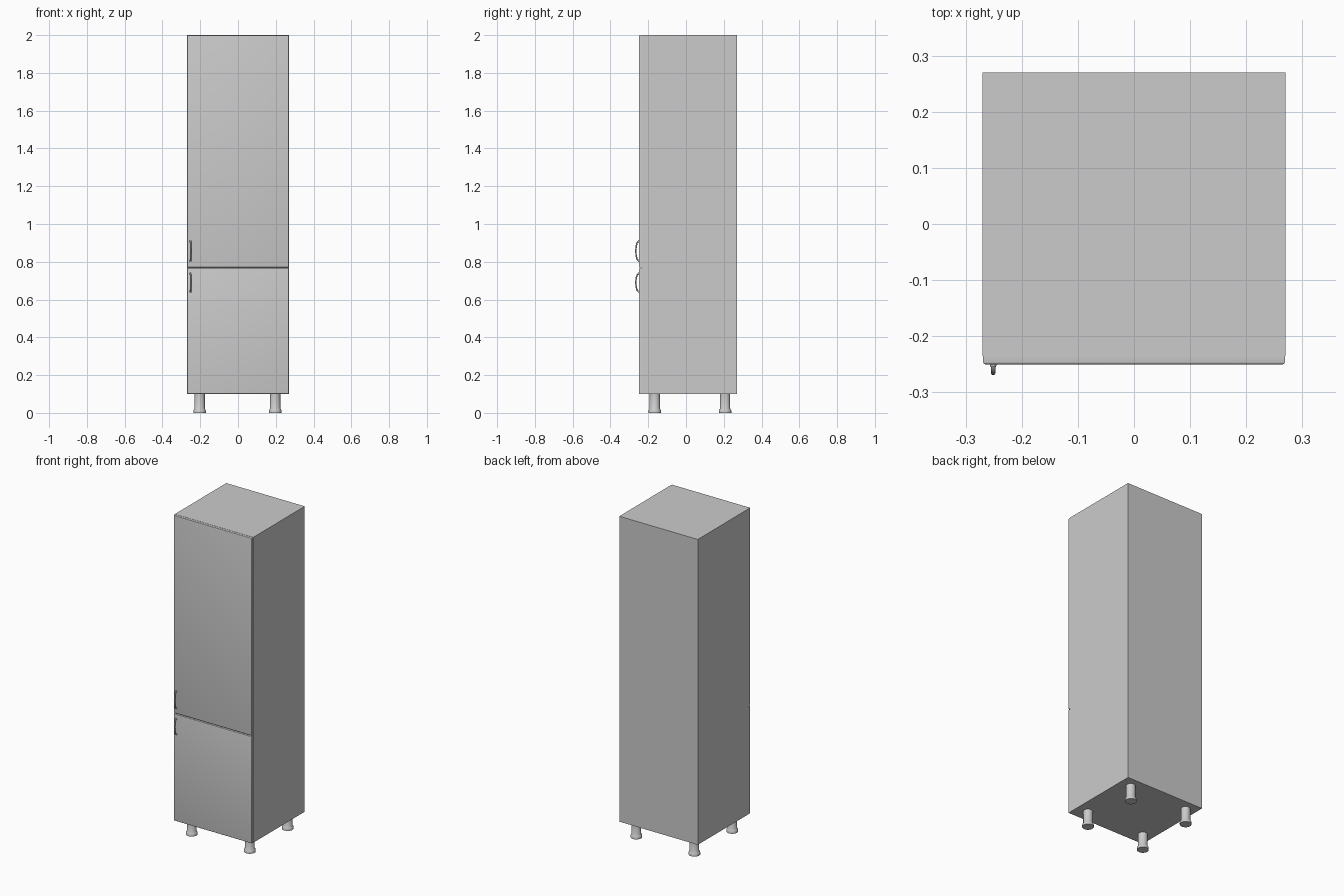
import bpy, bmesh, math

if "Cube" in bpy.data.objects:
    bpy.data.objects.remove(bpy.data.objects["Cube"])


def smooth(ob):
    bpy.ops.object.select_all(action='DESELECT')
    ob.select_set(True)
    bpy.context.view_layer.objects.active = ob
    bpy.ops.object.shade_smooth_by_angle(angle=math.radians(35))


def box(name, lo, hi):
    bpy.ops.mesh.primitive_cube_add(
        size=1, location=[(a + b) / 2 for a, b in zip(lo, hi)])
    ob = bpy.context.object
    ob.name = name
    ob.scale = [b - a for a, b in zip(lo, hi)]
    bpy.ops.object.transform_apply(location=False, scale=True)
    return ob


def door(name, z0, z1):
    ob = box(name, (-0.269, -0.25, z0), (0.269, -0.235, z1))
    # round only the edges around the front face
    bm = bmesh.new()
    bm.from_mesh(ob.data)
    front = min(bm.faces, key=lambda f: f.calc_center_median().y)
    bmesh.ops.bevel(bm, geom=list(front.edges), offset=0.004, segments=3,
                    profile=0.5, affect='EDGES')
    bm.to_mesh(ob.data)
    bm.free()
    smooth(ob)


def lathe(name, profile, location, rotation=(0, 0, 0), n=24):
    bm = bmesh.new()
    rings = [[bm.verts.new((r * math.cos(2 * math.pi * i / n),
                            r * math.sin(2 * math.pi * i / n), z))
              for i in range(n)] for r, z in profile]
    for a, b in zip(rings, rings[1:]):
        for i in range(n):
            j = (i + 1) % n
            bm.faces.new((a[i], a[j], b[j], b[i]))
    bm.faces.new(rings[0][::-1])
    bm.faces.new(rings[-1])
    me = bpy.data.meshes.new(name)
    bm.to_mesh(me)
    bm.free()
    ob = bpy.data.objects.new(name, me)
    ob.location, ob.rotation_euler = location, rotation
    bpy.context.collection.objects.link(ob)
    smooth(ob)


def handle(name, x, zc, half):
    # bowed grip
    cu = bpy.data.curves.new(name, 'CURVE')
    cu.dimensions = '3D'
    cu.bevel_depth = 0.004
    cu.bevel_resolution = 3
    cu.use_fill_caps = True
    h = half - 0.006
    pts = [(-0.248, -h), (-0.256, -h * 0.95), (-0.261, -h * 0.75),
           (-0.2645, -h * 0.35), (-0.2655, 0)]
    pts += [(y, -z) for y, z in reversed(pts[:-1])]
    sp = cu.splines.new('POLY')
    sp.points.add(len(pts) - 1)
    for p, (y, z) in zip(sp.points, pts):
        p.co = (x, y, zc + z, 1)
    ob = bpy.data.objects.new(name, cu)
    bpy.context.collection.objects.link(ob)
    # mounting discs on the door
    for s, end in ((-1, "lower"), (1, "upper")):
        lathe(f"{name}_{end}_mount",
              [(0.006, 0), (0.006, 0.003), (0.0045, 0.006)],
              (x, -0.249, zc + s * h), (math.pi / 2, 0, 0), 16)


# cabinet body and two doors
box("cabinet_body", (-0.27, -0.235, 0.10), (0.27, 0.27, 2.0))
door("upper_door", 0.77, 1.999)
door("lower_door", 0.10, 0.765)

# door handles
handle("upper_handle", -0.251, 0.857, 0.057)
handle("lower_handle", -0.251, 0.69, 0.053)

# feet
foot = [(0.033, 0), (0.033, 0.012), (0.031, 0.017), (0.027, 0.023),
        (0.027, 0.1)]
for x, side in ((-0.203, "left"), (0.197, "right")):
    for y, end in ((-0.165, "front"), (0.207, "back")):
        lathe(f"{end}_{side}_foot", foot, (x, y, 0))
